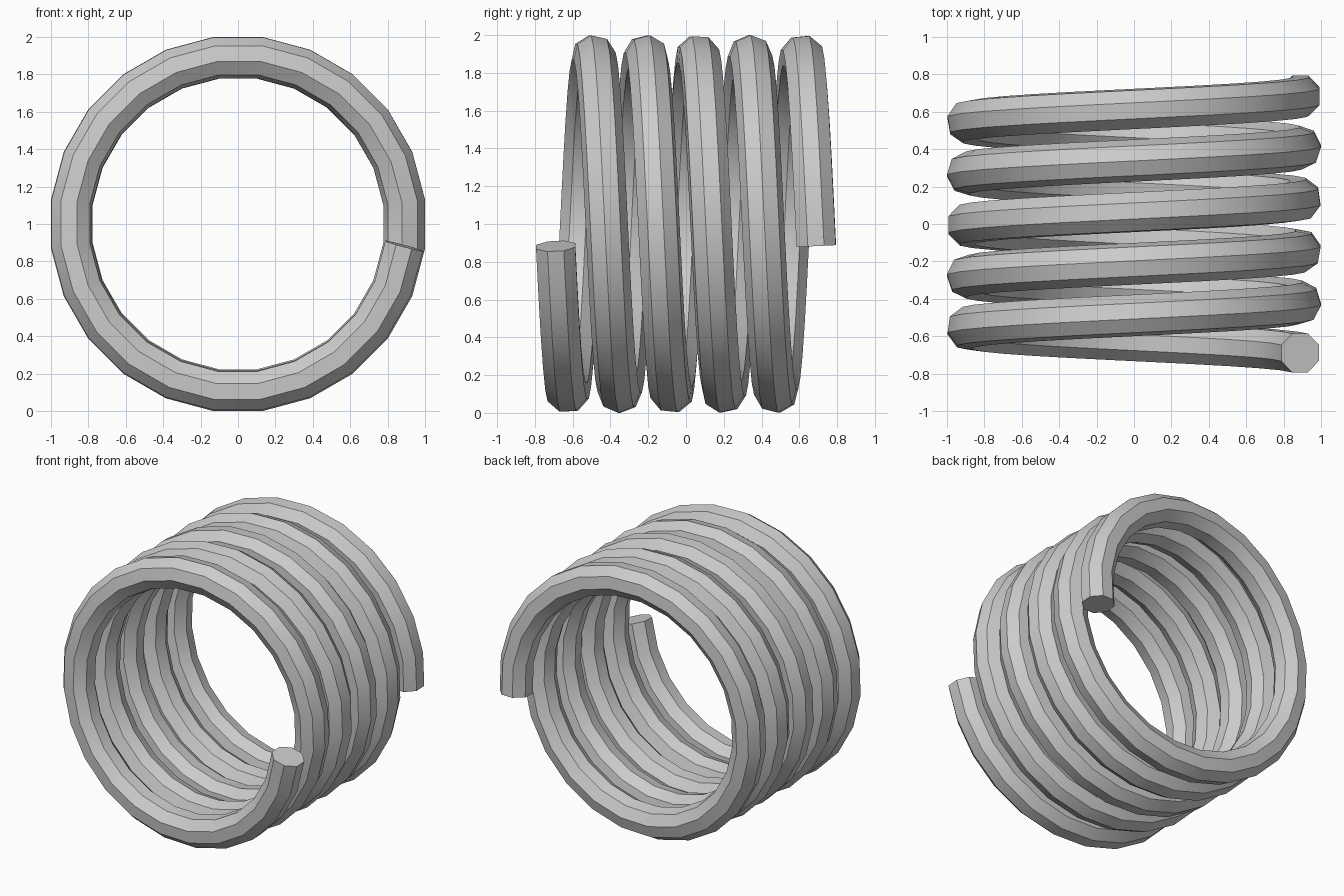
import bpy, bmesh
from math import radians, cos, sin, tau
from mathutils import Vector

old = bpy.data.objects.get("Cube")
if old:
    bpy.data.objects.remove(old, do_unlink=True)

TURNS, STEPS, SIDES = 5, 24, 8
COIL_RADIUS, WIRE_RADIUS, HALF_LENGTH = 0.896, 0.1125, 0.69
START = radians(-7.5)

# Plain steel colour
steel = bpy.data.materials.new("steel_grey")
steel.use_nodes = True
colour = (0.6, 0.6, 0.6, 1)
steel.diffuse_color = colour
steel.node_tree.nodes["Principled BSDF"].inputs["Base Color"].default_value = colour

# Helix path, winding clockwise from the front to the back
count = TURNS * STEPS
path = []
for i in range(count + 1):
    a = START - tau * i / STEPS
    y = HALF_LENGTH * (2 * i / count - 1)
    path.append(Vector((COIL_RADIUS * cos(a), y, 1 + COIL_RADIUS * sin(a))))

# Direction of the wire at each point, halfway between its neighbouring segments
segments = [(b - a).normalized() for a, b in zip(path, path[1:])]
tangents = [(a + b).normalized()
            for a, b in zip(segments[:1] + segments, segments + segments[-1:])]

# Octagonal wire, its section carried along the path without added twist
bm = bmesh.new()
side = Vector((0, 1, 0))
side = (side - tangents[0] * side.dot(tangents[0])).normalized()
previous = tangents[0]
rings = []
for point, tangent in zip(path, tangents):
    side = previous.rotation_difference(tangent) @ side
    side = (side - tangent * side.dot(tangent)).normalized()
    across = tangent.cross(side)
    ring = []
    for k in range(SIDES):
        a = tau * (k + 0.5) / SIDES
        ring.append(bm.verts.new(point + WIRE_RADIUS * (side * cos(a) + across * sin(a))))
    rings.append(ring)
    previous = tangent

for r, s in zip(rings, rings[1:]):
    for k in range(SIDES):
        n = (k + 1) % SIDES
        bm.faces.new((r[k], r[n], s[n], s[k]))

# Flat cut ends
bm.faces.new(rings[0])
bm.faces.new(rings[-1])
bmesh.ops.recalc_face_normals(bm, faces=bm.faces)

mesh = bpy.data.meshes.new("coil_spring")
bm.to_mesh(mesh)
bm.free()
mesh.materials.append(steel)
spring = bpy.data.objects.new("coil_spring", mesh)
bpy.context.collection.objects.link(spring)

# Smooth along the wire, crisp along the octagon edges
bpy.ops.object.select_all(action="DESELECT")
spring.select_set(True)
bpy.context.view_layer.objects.active = spring
bpy.ops.object.shade_smooth_by_angle(angle=radians(30))
